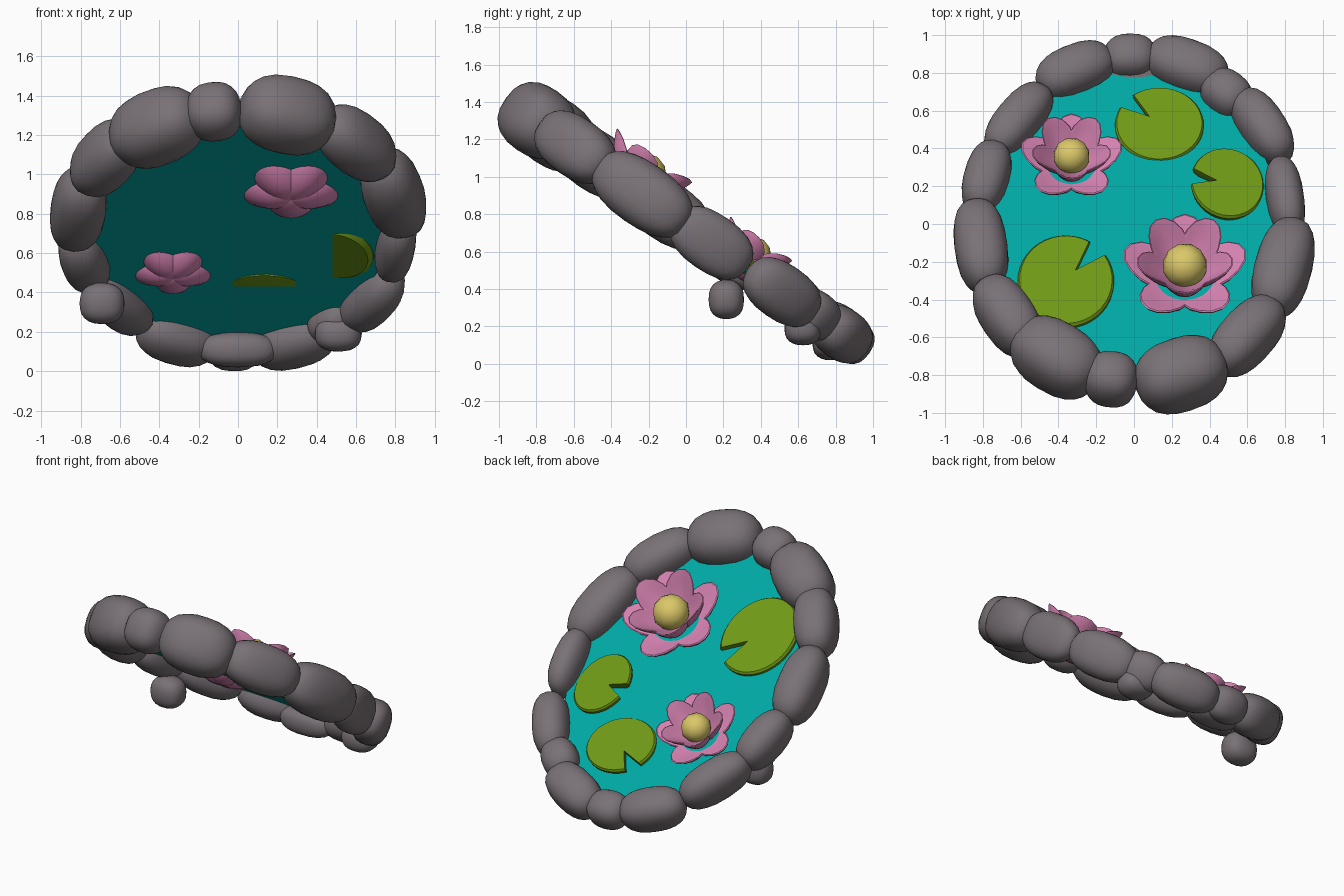
import bpy, bmesh, math
from mathutils import Matrix, Vector

cube = bpy.data.objects.get("Cube")
if cube:
    bpy.data.objects.remove(cube, do_unlink=True)

TILT = Matrix.Translation((0, 0, 0.73)) @ Matrix.Rotation(math.radians(-35), 4, 'X')
parts = []


def material(name, rgb):
    m = bpy.data.materials.new(name)
    m.use_nodes = True
    m.diffuse_color = (*rgb, 1)
    bsdf = next(n for n in m.node_tree.nodes if n.type == 'BSDF_PRINCIPLED')
    bsdf.inputs["Base Color"].default_value = (*rgb, 1)
    return m


STONE = material("grey stone", (0.19, 0.165, 0.18))
WATER = material("teal water", (0.0, 0.39, 0.37))
LEAF = material("leaf green", (0.16, 0.32, 0.008))
PINK = material("petal pink", (0.70, 0.235, 0.46))
YELLOW = material("flower yellow", (0.71, 0.58, 0.14))


def add_part(name, bm, mat, matrix=TILT, angle=40):
    bmesh.ops.recalc_face_normals(bm, faces=bm.faces)
    mesh = bpy.data.meshes.new(name)
    bm.to_mesh(mesh)
    bm.free()
    mesh.transform(matrix)
    mesh.materials.append(mat)
    obj = bpy.data.objects.new(name, mesh)
    bpy.context.collection.objects.link(obj)
    bpy.ops.object.select_all(action='DESELECT')
    obj.select_set(True)
    bpy.context.view_layer.objects.active = obj
    bpy.ops.object.shade_smooth_by_angle(angle=math.radians(angle))
    parts.append(obj)


def stone(name, size, matrix):
    """Rounded boulder: a sphere pushed towards a box."""
    bm = bmesh.new()
    bmesh.ops.create_icosphere(bm, subdivisions=3, radius=1)
    for v in bm.verts:
        v.co = [math.copysign(abs(c) ** 0.82, c) * s for c, s in zip(v.co, size)]
    add_part(name, bm, STONE, matrix)


# Ring of rim stones: x, y along the pond, half length, radius, height
RIM = [(-.02, 1.07, .14, .12, .12), (.28, 1.01, .23, .14, .14), (.49, .83, .14, .12, .13),
       (.68, .62, .24, .12, .15), (.80, .16, .24, .10, .155), (.79, -.29, .30, .15, .17),
       (.60, -.73, .26, .14, .16), (.25, -.98, .25, .185, .19), (-.12, -1.01, .14, .14, .145),
       (-.41, -.87, .26, .18, .185), (-.67, -.60, .25, .14, .16), (-.81, -.15, .28, .14, .16),
       (-.78, .29, .22, .12, .14), (-.61, .66, .25, .12, .14), (-.31, .98, .22, .135, .14)]
for i, (x, y, half, r, height) in enumerate(RIM):
    turn = math.atan2(x / 0.64, -y)
    place = Matrix.Translation((x, y, 0)) @ Matrix.Rotation(turn, 4, 'Z')
    stone(f"rim_stone_{i + 1}", (half, r, height), TILT @ place)

# Small loose stones below the rim
for name, pos, size in [("hanging_stone", (-.69, .21, .335), (.115, .095, .105)),
                        ("lower_stone_side", (.51, .62, .18), (.12, .10, .09)),
                        ("lower_stone_back", (0, .77, .10), (.20, .10, .09))]:
    stone(name, size, Matrix.Translation(pos))

# Water sheet
bm = bmesh.new()
bmesh.ops.create_cone(bm, cap_ends=True, segments=48, radius1=1, radius2=1, depth=0.02)
bmesh.ops.transform(bm, verts=bm.verts, matrix=Matrix.Translation((0, 0, -.01))
                    @ Matrix.Diagonal((.77, .98, 1, 1)))
add_part("water", bm, WATER)


def lily_pad(name, centre, radii, notch, low, dip=(0, 0)):
    """Notched disc, narrowed underneath, dipping to one side."""
    bm = bmesh.new()
    rim = [math.radians(notch + 13 + 334 * k / 36) for k in range(37)]
    a = math.radians(notch)
    outline = [(math.cos(t), math.sin(t)) for t in rim]
    outline.append((0.3 * math.cos(a), 0.3 * math.sin(a)))
    levels = [(0.85, low), (0.99, 0.0), (1.0, 0.02), (0.96, 0.034)]
    rings = [[bm.verts.new((centre[0] + px * s * radii[0], centre[1] + py * s * radii[1],
                            z + s * (px * dip[0] + py * dip[1]))) for px, py in outline]
             for s, z in levels]
    n = len(outline)
    for lower, upper in zip(rings, rings[1:]):
        for k in range(n):
            j = (k + 1) % n
            bm.faces.new((lower[k], lower[j], upper[j], upper[k]))
    bm.faces.new(rings[0][::-1])
    bm.faces.new(rings[-1])
    add_part(name, bm, LEAF, angle=30)


lily_pad("lily_pad_back", (.135, .62), (.235, .22), 140, -.006, (0, .028))
lily_pad("lily_pad_side", (.495, .24), (.195, .225), 174, -.022, (-.028, 0))
lily_pad("lily_pad_front", (-.36, -.39), (.255, .295), 47, -.012)


def petal_ring(bm, start, r0, length, width, base, rise, power, cupping):
    """Five thick cupped petals spread around the flower axis."""
    for k in range(5):
        verts = bmesh.ops.create_uvsphere(bm, u_segments=16, v_segments=10, radius=1)["verts"]
        spin = Matrix.Rotation(math.radians(start + 72 * k), 4, 'Z')
        for v in verts:
            s = (v.co.x + 1) / 2
            side = v.co.y * (0.8 + 0.35 * s)
            cup = cupping * side * side
            v.co = spin @ Vector((r0 + length * s - cup * 0.6, side * width,
                                  base + rise * s ** power + cup + 0.035 * v.co.z))


def flower(name, x, y, size):
    place = TILT @ Matrix.Translation((x, y, 0)) @ Matrix.Scale(size, 4)
    bm = bmesh.new()
    petal_ring(bm, 18, -.02, .36, .125, -.065, .15, 2.3, .035)
    add_part(name + "_outer_petals", bm, PINK, place)
    bm = bmesh.new()
    petal_ring(bm, 54, .02, .245, .11, -.02, .23, 1.7, .05)
    add_part(name + "_inner_petals", bm, PINK, place)
    bm = bmesh.new()
    bmesh.ops.create_icosphere(bm, subdivisions=2, radius=0.12,
                               matrix=Matrix.Translation((0, 0, .09)))
    add_part(name + "_centre", bm, YELLOW, place, angle=30)


flower("large_flower", .27, -.34, 1.0)
flower("small_flower", -.33, .38, .82)

# Stand the model on the ground, centred
points = [v.co for o in parts for v in o.data.vertices]
low = Vector([min(p[i] for p in points) for i in range(3)])
high = Vector([max(p[i] for p in points) for i in range(3)])
mid = (low + high) / 2
for o in parts:
    o.data.transform(Matrix.Translation((-mid.x, -mid.y, -low.z)))
